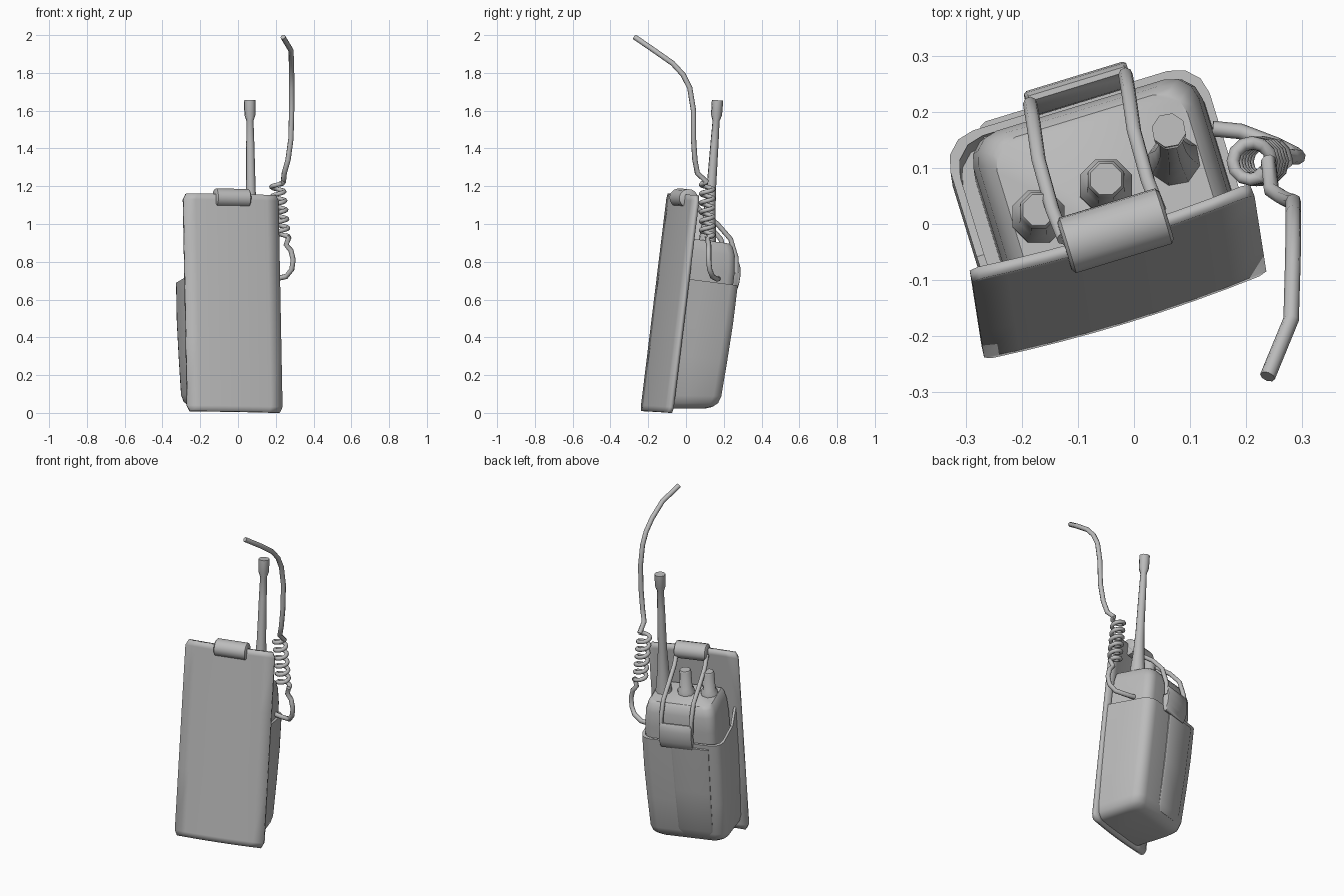
import bpy, bmesh
from math import sin, cos, pi, radians
from mathutils import Matrix, Vector

if "Cube" in bpy.data.objects:
    bpy.data.objects.remove(bpy.data.objects["Cube"])

grey = bpy.data.materials.new("plain grey")
grey.use_nodes = True
COLOUR = (0.5, 0.5, 0.5, 1)
grey.diffuse_color = COLOUR
grey.node_tree.nodes["Principled BSDF"].inputs["Base Color"].default_value = COLOUR

# The whole pouch leans back and is turned on its base
LEAN = (Matrix.Translation((-0.015, -0.165, 0.006)) @ Matrix.Rotation(radians(17), 4, 'Z')
        @ Matrix.Rotation(radians(1), 4, 'Y') @ Matrix.Rotation(radians(-7), 4, 'X'))


def finish(name, bm, matrix=None, angle=40):
    bmesh.ops.recalc_face_normals(bm, faces=bm.faces)
    mesh = bpy.data.meshes.new(name)
    bm.to_mesh(mesh)
    bm.free()
    mesh.materials.append(grey)
    ob = bpy.data.objects.new(name, mesh)
    bpy.context.collection.objects.link(ob)
    if matrix:
        ob.matrix_world = matrix
    bpy.ops.object.select_all(action='DESELECT')
    ob.select_set(True)
    bpy.context.view_layer.objects.active = ob
    bpy.ops.object.shade_smooth_by_angle(angle=radians(angle))
    return ob


def loft(rings):
    """Skin closed rings of points and cap both ends."""
    bm = bmesh.new()
    rows = [[bm.verts.new(p) for p in ring] for ring in rings]
    n = len(rows[0])
    for a, b in zip(rows, rows[1:]):
        for i in range(n):
            j = (i + 1) % n
            bm.faces.new((a[i], a[j], b[j], b[i]))
    bm.faces.new(rows[0])
    bm.faces.new(rows[-1])
    return bm


def outline(u0, u1, v0, v1, c, inset=0):
    """Box section with square front corners and rounded back corners."""
    u0, u1, v1 = u0 + inset, u1 - inset, v1 - inset
    pts = [(u0, v0), ((u0 + u1) / 2, v0), (u1, v0), (u1, v0 + 0.08)]
    for k in range(4):
        a = k * pi / 6
        pts.append((u1 - c + c * cos(a), v1 - c + c * sin(a)))
    for k in range(4):
        a = pi / 2 + k * pi / 6
        pts.append((u0 + c + c * cos(a), v1 - c + c * sin(a)))
    return pts + [(u0, v0 + 0.08)]


def turned(name, base, top, profile, sides=8):
    """Solid of revolution between two points; profile holds (fraction, radius)."""
    base, top = Vector(base), Vector(top)
    q = (top - base).to_track_quat('Z', 'Y')
    rings = []
    for t, r in profile:
        rings.append([base.lerp(top, t) + q @ Vector((r * cos(2 * pi * (k + 0.5) / sides),
                      r * sin(2 * pi * (k + 0.5) / sides), 0)) for k in range(sides)])
    return finish(name, loft(rings), angle=50)


def tube(name, points, radius, sides=8):
    """Round cord through points, with a parallel-transported section."""
    pts = [Vector(p) for p in points]
    rings, normal = [], None
    for i, p in enumerate(pts):
        t = (pts[min(i + 1, len(pts) - 1)] - pts[max(i - 1, 0)]).normalized()
        normal = t.orthogonal() if normal is None else normal - t * normal.dot(t)
        normal.normalize()
        side = t.cross(normal)
        rings.append([p + radius * (normal * cos(2 * pi * k / sides) + side * sin(2 * pi * k / sides))
                      for k in range(sides)])
    return finish(name, loft(rings), angle=60)


def sleeve(name, centre, length, depth, height):
    """Oval sleeve lying across the pouch."""
    rings = []
    for x, s in ((-0.5, 0.85), (-0.47, 1), (0.47, 1), (0.5, 0.85)):
        rings.append([(x * length, s * depth * cos(k * pi / 7), s * height * sin(k * pi / 7))
                      for k in range(14)])
    turn = LEAN.to_3x3().to_4x4()
    return finish(name, loft(rings), Matrix.Translation(centre) @ turn)


# Front flap: thin, slightly bowed board with clipped corners
bm = bmesh.new()
NU, H, W = 8, 1.16, 0.263
rows = []
for w in (0, 0.03, 0.4, 0.8, H - 0.03, H):
    half = W - (0.015 if w in (0, H) else 0)
    us = [half * (2 * i / NU - 1) for i in range(NU + 1)]
    rows.append([bm.verts.new((u, -0.012 * (1 - (u / W) ** 2), w)) for u in us])
for a, b in zip(rows, rows[1:]):
    for i in range(NU):
        bm.faces.new((a[i], a[i + 1], b[i + 1], b[i]))
flap = finish("front_flap", bm, LEAN)
solid = flap.modifiers.new("thickness", 'SOLIDIFY')
solid.thickness = 0.022
solid.offset = -1

# Pouch: rounded bottom, open rim that climbs towards the flap on one side
POUCH = (-0.235, 0.248, 0.012, 0.312, 0.06)


def pouch_ring(w, inset):
    ring = []
    for u, v in outline(*POUCH, inset=inset):
        rise = 0.1 * (0.1 - v) / 0.09 if w > 0.65 and u < -0.1 and v < 0.1 else 0
        ring.append((u, v, w + rise + 0.13 * v * max(0, 1 - w / 0.7)))
    return ring


finish("pouch", loft([pouch_ring(w, i) for w, i in (
    (0.02, 0.07), (0.028, 0.045), (0.05, 0.022), (0.09, 0.012), (0.3, 0.005),
    (0.5, 0), (0.715, 0), (0.715, 0.014), (0.6, 0.016))]), LEAN)

# Raised strip down the back of the pouch
strip = []
for w, half, v in ((0.1, 0.08, 0.295), (0.14, 0.1, 0.308), (0.4, 0.105, 0.32), (0.69, 0.11, 0.324)):
    strip.append([(-0.05 + s * half, d, w) for s, d in
                  ((-1, 0.27), (-1, v - 0.006), (-0.9, v), (0.9, v), (1, v - 0.006), (1, 0.27))])
finish("back_strip", loft(strip), LEAN)

# Radio body inside the pouch
BODY = (-0.195, 0.232, 0.03, 0.288, 0.05)
finish("radio_body", loft([[(u, v, w) for u, v in outline(*BODY, inset=i)]
       for w, i in ((0.4, 0), (0.78, 0), (0.87, 0.008), (0.915, 0.022), (0.93, 0.036))]), LEAN)

# Antenna and control knobs
turned("antenna", (0.072, 0.112, 0.88), (0.062, 0.167, 1.655),
       ((0, 0.05), (0.08, 0.044), (0.2, 0.034), (0.38, 0.026), (0.7, 0.022), (0.86, 0.019),
        (0.9, 0.03), (1, 0.031)))
KNOB = ((0, 0.05), (0.25, 0.05), (0.35, 0.037), (0.95, 0.035), (1, 0.03))
for label, x, y in (("middle", -0.05, 0.065), ("side", -0.17, 0.01)):
    turned(label + "_knob", (x, y, 0.89), (x, y + 0.015, 1.06), KNOB)

# Carry strap: two sleeves joined by two cords
sleeve("top_sleeve", (-0.033, -0.012, 1.137), 0.19, 0.052, 0.05)
sleeve("back_sleeve", (-0.1, 0.24, 0.72), 0.19, 0.022, 0.08)
for label, dx, dy in (("right", -0.085, -0.026), ("left", 0.085, 0.026)):
    path = ((-0.1, 0.24, 0.74), (-0.1, 0.24, 0.82), (-0.095, 0.21, 0.92), (-0.085, 0.14, 1.0),
            (-0.06, 0.05, 1.07), (-0.04, 0.0, 1.13))
    tube(label + "_strap_cord", [(x + dx, y + dy, z) for x, y, z in path], 0.013)

# Spiral cord with a loop into the radio and a long free end
tail = [(0.14, 0.17, 0.71), (0.19, 0.165, 0.708), (0.255, 0.14, 0.722), (0.285, 0.125, 0.76),
        (0.292, 0.12, 0.81), (0.28, 0.12, 0.86), (0.255, 0.12, 0.89)]
TURNS, STEPS = 6, 12
coil = []
for k in range(TURNS * STEPS + 1):
    t, a = k / (TURNS * STEPS), 2 * pi * k / STEPS
    coil.append((0.237 - 0.03 * t + 0.033 * cos(a), 0.112 + 0.033 * sin(a), 0.93 + 0.29 * t))
whip = [(0.245, 0.06, 1.27), (0.265, 0.047, 1.34), (0.28, 0.04, 1.45), (0.284, 0.04, 1.6),
        (0.284, 0.02, 1.72), (0.284, -0.015, 1.79), (0.283, -0.07, 1.85), (0.28, -0.17, 1.92),
        (0.238, -0.272, 1.99)]
tube("cord_loop", tail + coil[:3], 0.014)
tube("cord_coil", coil, 0.012)
tube("cord_whip", coil[-3:] + whip, 0.014)
